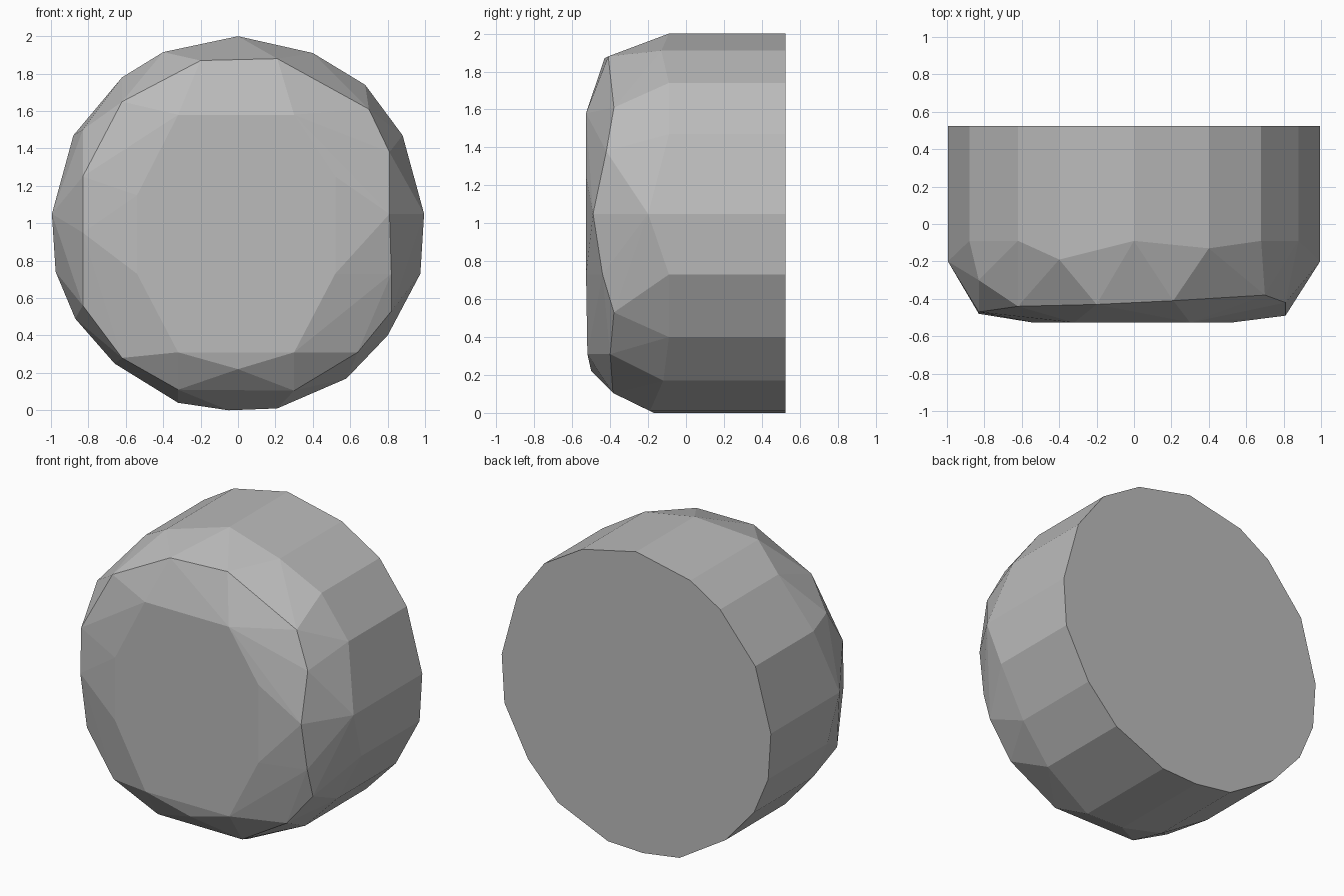
import bpy, bmesh

if "Cube" in bpy.data.objects:
    bpy.data.objects.remove(bpy.data.objects["Cube"])

BACK_Y = 0.525

# Rim outline: x, z, and the depth where the straight wall begins to round over
rim = [(0, 2.0, -.09), (.4, 1.91, -.13), (.68, 1.74, -.09), (.88, 1.47, -.09),
       (.995, 1.05, -.2), (.975, .73, -.09), (.8, .4, -.09), (.58, .17, -.12),
       (.21, .01, -.19), (-.05, .0, -.17), (-.32, .04, -.12), (-.66, .25, -.1),
       (-.87, .49, -.1), (-.975, .74, -.1), (-.995, 1.05, -.2), (-.88, 1.47, -.09),
       (-.62, 1.78, -.09), (-.4, 1.915, -.19)]

# Rounded shoulder: x, z, y
shoulder = [(-.2, 1.87, -.43), (.21, 1.88, -.41), (.7, 1.61, -.38), (.81, 1.38, -.42),
            (.81, 1.05, -.49), (.82, .73, -.44), (.82, .53, -.38), (.64, .31, -.4),
            (.3, .105, -.385), (-.32, .11, -.39), (-.62, .28, -.43), (-.83, .56, -.41),
            (-.83, .95, -.48), (-.83, 1.25, -.47), (-.83, 1.5, -.3), (-.62, 1.65, -.44)]

# Flat front face: x, z, y
face = [(-.32, 1.58, -.527), (.3, 1.58, -.527), (.52, 1.25, -.527), (.52, .73, -.527),
        (.3, .31, -.52), (0, .22, -.5), (-.32, .31, -.52), (-.54, .73, -.527),
        (-.54, 1.15, -.527)]

# Wrap all rings in one faceted skin
bm = bmesh.new()
for x, z, y in rim + shoulder + face:
    bm.verts.new((x, y, z))
for x, z, _ in rim:
    bm.verts.new((x, BACK_Y, z))
hull = bmesh.ops.convex_hull(bm, input=bm.verts[:])
loose = {g for g in hull["geom_interior"] + hull["geom_unused"]
         if isinstance(g, bmesh.types.BMVert)}
bmesh.ops.delete(bm, geom=list(loose), context='VERTS')
bmesh.ops.dissolve_limit(bm, angle_limit=0.02, verts=bm.verts[:], edges=bm.edges[:])
bmesh.ops.recalc_face_normals(bm, faces=bm.faces[:])

mesh = bpy.data.meshes.new("faceted_drum")
bm.to_mesh(mesh)
bm.free()

grey = bpy.data.materials.new("mid_grey")
grey.diffuse_color = (.5, .5, .5, 1)
grey.use_nodes = True
grey.node_tree.nodes["Principled BSDF"].inputs["Base Color"].default_value = grey.diffuse_color
mesh.materials.append(grey)
drum = bpy.data.objects.new("faceted_drum", mesh)
bpy.context.collection.objects.link(drum)
